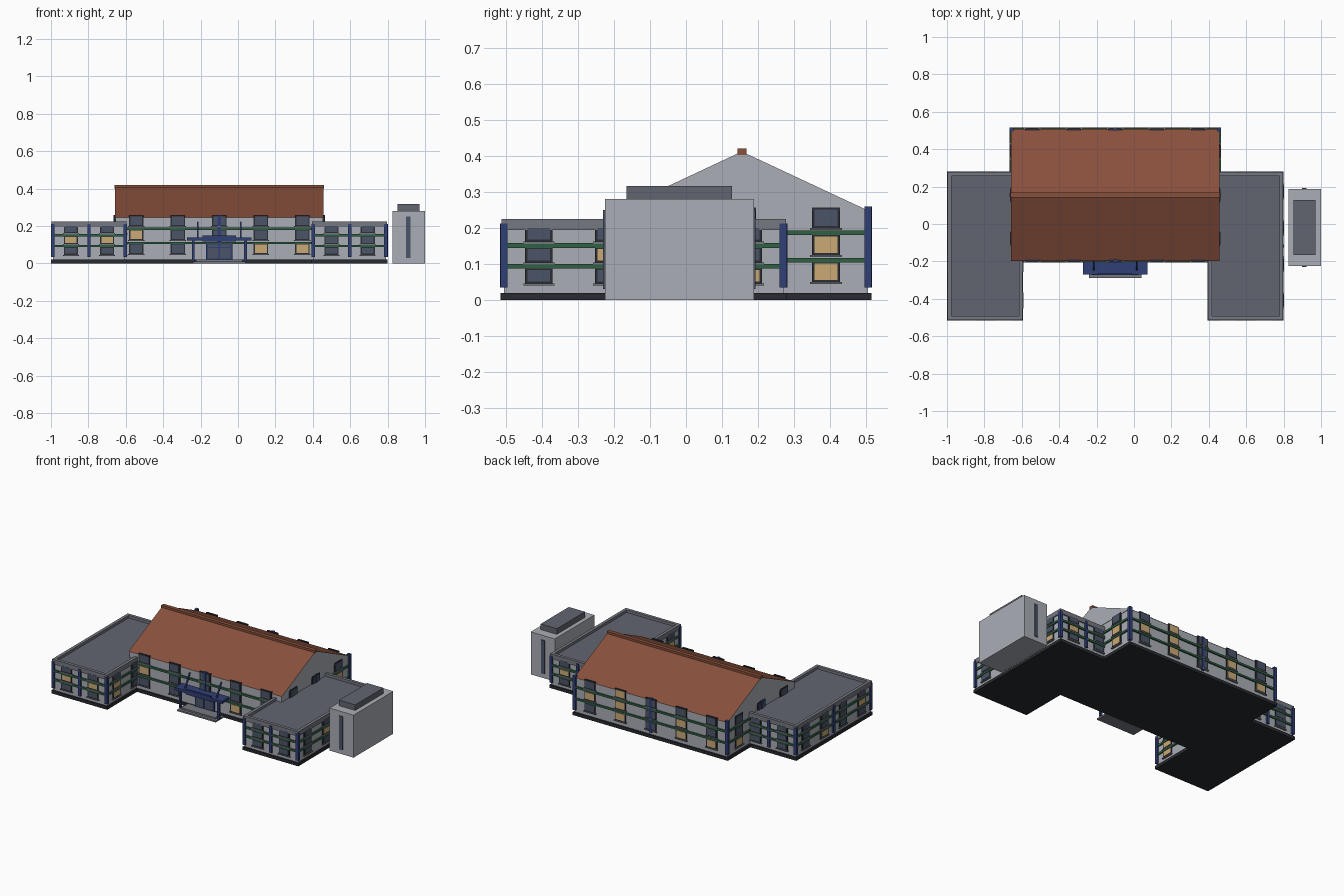
import bpy, bmesh
from collections import defaultdict
from mathutils import Vector

if "Cube" in bpy.data.objects:
    bpy.data.objects.remove(bpy.data.objects["Cube"])

COL = dict(
    wall=(0.40, 0.42, 0.46), roof=(0.25, 0.08, 0.045), green=(0.03, 0.12, 0.06),
    blue=(0.03, 0.05, 0.18), frame=(0.025, 0.027, 0.035), glass=(0.07, 0.09, 0.14),
    lit=(0.60, 0.40, 0.18), flat=(0.12, 0.13, 0.16), parapet=(0.18, 0.19, 0.22),
    plinth=(0.022, 0.024, 0.03))
MATS = {}
for k, c in COL.items():
    MATS[k] = bpy.data.materials.new(k)
    MATS[k].diffuse_color = (*c, 1)

parts = defaultdict(list)          # (object name, colour) -> list of boxes


def box(name, col, x0, x1, y0, y1, z0, z1):
    parts[name, col].append((x0, x1, y0, y1, z0, z1))


def on_wall(name, col, axis, u0, u1, w, s, out, z0, z1, back=0.006):
    """Box lying on a wall: u runs along the wall, s is the outward sign."""
    a, b = sorted((w - s * back, w + s * out))
    if axis == 'x':
        box(name, col, u0, u1, a, b, z0, z1)
    else:
        box(name, col, a, b, u0, u1, z0, z1)


MAIN = (-0.655, 0.455, -0.195, 0.505, 0.247)
LEFT = (-0.99, -0.603, -0.505, 0.27, 0.20)
RIGHT = (0.403, 0.79, -0.505, 0.27, 0.20)
BLOCKS = {'main': MAIN, 'left_wing': LEFT, 'right_wing': RIGHT}


def buried(me, axis, u, w, z):
    """True when a wall point is inside another block."""
    x, y = (u, w) if axis == 'x' else (w, u)
    return any(b[0] < x < b[1] and b[2] < y < b[3] and z < b[4]
               for n, b in BLOCKS.items() if n != me)


def facade(me, axis, u0, u1, w, s, n, floors, h, width, bands, ptop, lit=(), skip=()):
    pitch = (u1 - u0) / n
    # windows with sills
    for i in range(n):
        u = u0 + pitch * (i + 0.5)
        for f, z in enumerate(floors):
            if buried(me, axis, u, w, z + h / 2) or (i, f) in skip:
                continue
            hw = width / 2
            col = 'lit' if (i, f) in lit else 'glass'
            on_wall(me + '_window_frames', 'frame', axis, u - hw, u + hw, w, s, 0.006, z, z + h)
            on_wall(me + ('_lit_panes' if col == 'lit' else '_panes'), col, axis,
                    u - hw + 0.007, u + hw - 0.007, w, s, 0.008, z + 0.006, z + h - 0.006)
            on_wall(me + '_sills', 'parapet', axis, u - hw - 0.005, u + hw + 0.005,
                    w, s, 0.011, z - 0.006, z)
    # floor bands
    for z0, z1 in bands:
        on_wall(me + '_bands', 'green', axis, u0 - 0.009, u1 + 0.009, w, s, 0.009, z0, z1)
    # middle pilaster
    m = (u0 + u1) / 2
    if not buried(me, axis, m, w, 0.1) or me == 'main':
        on_wall(me + '_pilasters', 'blue', axis, m - 0.009, m + 0.009, w, s, 0.011, 0.035, ptop)


def block(me, nx, ny, floors, h, width, bands, ptop, lit, skip=()):
    x0, x1, y0, y1, top = BLOCKS[me]
    box(me + '_walls', 'wall', x0, x1, y0, y1, 0.015, top)
    box(me + '_plinth', 'plinth', x0 - 0.01, x1 + 0.01, y0 - 0.01, y1 + 0.01, 0, 0.02)
    a = (floors, h, width, bands, ptop)
    facade(me, 'x', x0, x1, y0, -1, nx, *a, lit.get('front', ()), skip)
    facade(me, 'x', x0, x1, y1, 1, nx, *a, lit.get('back', ()))
    facade(me, 'y', y0, y1, x0, -1, ny, *a, lit.get('left', ()))
    facade(me, 'y', y0, y1, x1, 1, ny, *a, lit.get('right', ()))
    # corner pilasters
    for x in (x0, x1):
        for y in (y0, y1):
            if not buried(me, 'x', x, y, 0.1):
                box(me + '_pilasters', 'blue', x - 0.01, x + 0.01, y - 0.01, y + 0.01, 0.035, ptop)


block('main', 5, 3, (0.05, 0.125, 0.2), 0.057, 0.078, ((0.104, 0.116), (0.18, 0.193)), 0.26,
      dict(front={(0, 1), (3, 0), (4, 0)}, right={(2, 0), (2, 1)}, left={(2, 0)},
           back={(0, 0), (1, 0), (1, 1), (3, 0), (3, 1), (3, 2), (4, 1)}), skip={(2, 0)})
for wing, lit in (('left_wing', dict(front={(0, 1), (1, 1)}, right={(0, 0), (0, 1)}, left={(2, 0), (0, 1)})),
                  ('right_wing', dict(right={(1, 1), (3, 0)}, left={(0, 0), (0, 1)}, back={(1, 1)}))):
    block(wing, 2, 4, (0.046, 0.104, 0.162), 0.044, 0.076,
          ((0.087, 0.1), (0.145, 0.158)), 0.212, lit)
    # flat roof with parapet rim
    x0, x1, y0, y1, t = BLOCKS[wing]
    X0, X1, Y0, Y1 = x0 - 0.007, x1 + 0.007, y0 - 0.007, y1 + 0.007
    r, z0, z1 = 0.02, 0.194, 0.225
    box(wing + '_flat_roof', 'flat', x0, x1, y0, y1, 0.196, 0.208)
    p = wing + '_parapet'
    box(p, 'parapet', X0, X1, Y0, Y0 + r, z0, z1)
    box(p, 'parapet', X0, X1, Y1 - r, Y1, z0, z1)
    box(p, 'parapet', X0, X0 + r, Y0 + r, Y1 - r, z0, z1)
    box(p, 'parapet', X1 - r, X1, Y0 + r, Y1 - r, z0, z1)

# side tower with cap and vertical window strips
box('tower', 'wall', 0.825, 1.0, -0.225, 0.188, 0, 0.28)
box('tower_cap', 'flat', 0.852, 0.97, -0.165, 0.128, 0.28, 0.317)
for y, s in ((-0.225, -1), (0.188, 1)):
    on_wall('tower_strips', 'glass', 'x', 0.897, 0.922, y, s, 0.005, 0.03, 0.25)

# entrance: steps, door, canopy, posts
box('steps', 'parapet', -0.24, 0.04, -0.29, -0.19, 0, 0.01)
box('steps', 'parapet', -0.225, 0.025, -0.272, -0.19, 0.01, 0.02)
box('door_frame', 'blue', -0.17, -0.03, -0.206, -0.19, 0.02, 0.108)
for x in (-0.16, -0.095):
    box('door_panes', 'glass', x, x + 0.055, -0.209, -0.19, 0.026, 0.082)
    box('door_panes', 'glass', x, x + 0.055, -0.209, -0.19, 0.088, 0.102)
box('canopy', 'blue', -0.273, 0.073, -0.27, -0.19, 0.123, 0.14)
box('canopy_fascia', 'blue', -0.19, -0.01, -0.274, -0.262, 0.118, 0.15)
for x in (-0.24, 0.04):
    box('canopy_posts', 'blue', x - 0.007, x + 0.007, -0.264, -0.25, 0.01, 0.123)

# ridge cap
box('ridge_cap', 'roof', -0.66, 0.46, 0.143, 0.168, 0.402, 0.42)


def finish(name, bm, *cols):
    me = bpy.data.meshes.new(name)
    bm.to_mesh(me)
    bm.free()
    for c in cols:
        me.materials.append(MATS[c])
    bpy.context.collection.objects.link(bpy.data.objects.new(name, me))


for (name, col), boxes in parts.items():
    bm = bmesh.new()
    for x0, x1, y0, y1, z0, z1 in boxes:
        for v in bmesh.ops.create_cube(bm, size=1)['verts']:
            v.co = Vector(((x0 + x1) / 2 + v.co.x * (x1 - x0),
                           (y0 + y1) / 2 + v.co.y * (y1 - y0),
                           (z0 + z1) / 2 + v.co.z * (z1 - z0)))
    finish(name, bm, col)


def prism(name, x0, x1, profile, *cols):
    """Extrude a y-z profile along x; sloping faces take the second colour."""
    bm = bmesh.new()
    f = bm.faces.new([bm.verts.new((x0, y, z)) for y, z in profile])
    ext = bmesh.ops.extrude_face_region(bm, geom=[f])['geom']
    bmesh.ops.translate(bm, vec=(x1 - x0, 0, 0),
                        verts=[g for g in ext if isinstance(g, bmesh.types.BMVert)])
    bmesh.ops.recalc_face_normals(bm, faces=bm.faces)
    for f in bm.faces:
        f.material_index = int(len(cols) > 1 and f.normal.z > 0.3)
    finish(name, bm, *cols)


# gable roof and sloping canopy hangers
prism('gable_roof', -0.658, 0.458, ((-0.198, 0.247), (0.155, 0.412), (0.508, 0.247)), 'wall', 'roof')
for i, x in enumerate((-0.214, 0.016)):
    prism(f'canopy_hanger_{i + 1}', x - 0.004, x + 0.004,
          ((-0.25, 0.138), (-0.241, 0.138), (-0.192, 0.225), (-0.201, 0.225)), 'blue')

for m in bpy.data.materials:
    if m.users and not m.is_grease_pencil:
        m.use_nodes = True
        m.node_tree.nodes["Principled BSDF"].inputs["Base Color"].default_value = m.diffuse_color
